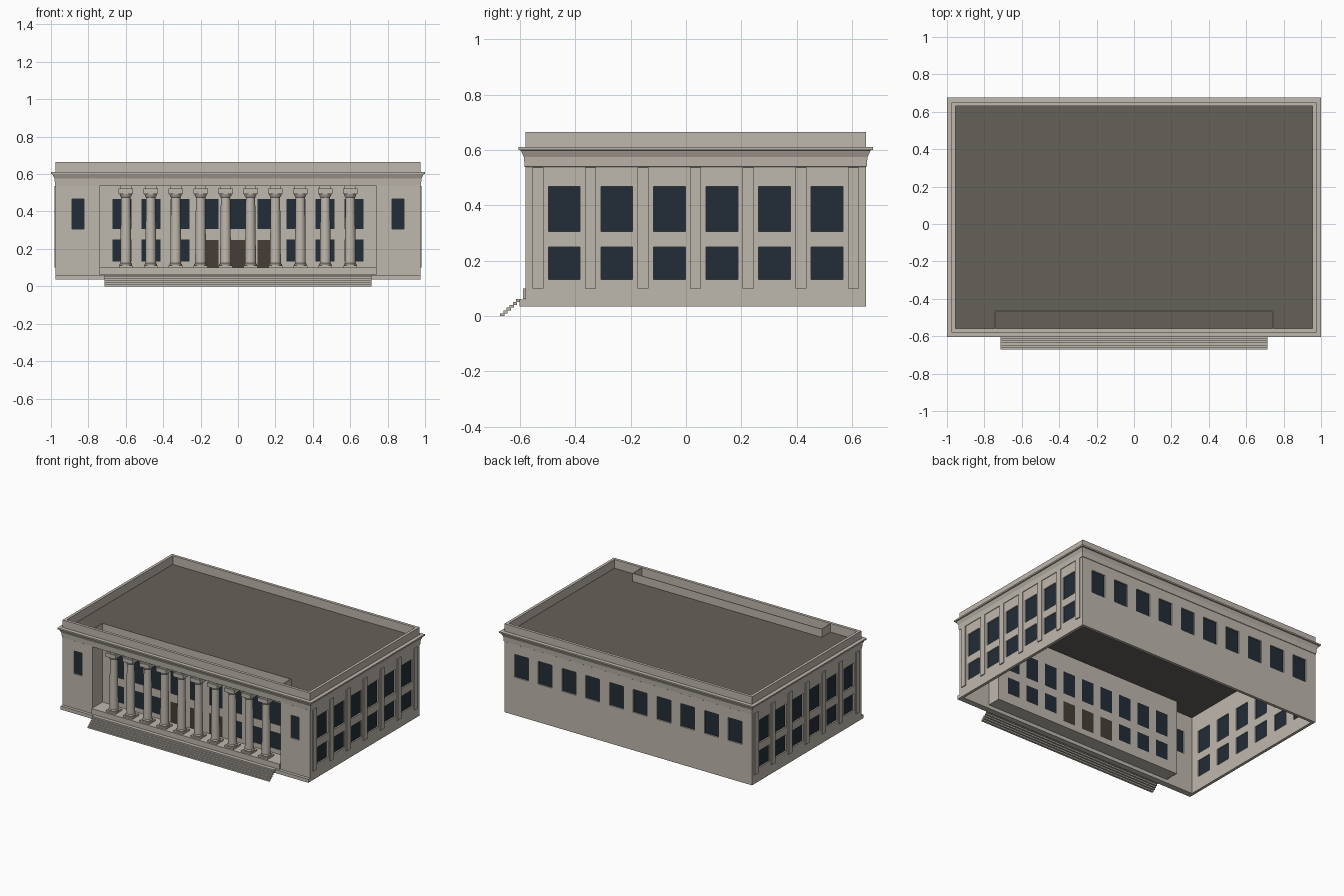
import bpy, bmesh, math
from mathutils import Matrix, Vector

cube = bpy.data.objects.get("Cube")
if cube:
    bpy.data.objects.remove(cube, do_unlink=True)


def material(name, rgb):
    m = bpy.data.materials.new(name)
    m.use_nodes = True
    m.diffuse_color = (*rgb, 1)
    m.node_tree.nodes["Principled BSDF"].inputs["Base Color"].default_value = (*rgb, 1)
    return m


STONE = material("pale stone", (0.52, 0.48, 0.42))
ROOF = material("dark roof", (0.13, 0.12, 0.102))
GLASS = material("dark glass", (0.016, 0.026, 0.038))
DOOR = material("brown door", (0.061, 0.048, 0.037))

# Main dimensions
HX, Y0, Y1 = 0.975, -0.58, 0.65
BOTTOM, TOP = 0.035, 0.665
MID, HY = (Y0 + Y1) / 2, (Y1 - Y0) / 2
PORCH_X, PORCH_Y = 0.74, -0.468
UPPER, LOWER = (0.305, 0.468), (0.132, 0.25)


def finish(name, bm, mat):
    bmesh.ops.recalc_face_normals(bm, faces=bm.faces)
    me = bpy.data.meshes.new(name)
    bm.to_mesh(me)
    bm.free()
    me.materials.append(mat)
    ob = bpy.data.objects.new(name, me)
    bpy.context.collection.objects.link(ob)
    return ob


def add_box(bm, lo, hi):
    lo, hi = Vector(lo), Vector(hi)
    mat = Matrix.Translation((lo + hi) / 2) @ Matrix.Diagonal((*(hi - lo), 1))
    bmesh.ops.create_cube(bm, size=1, matrix=mat)


def box(name, lo, hi, mat=STONE):
    bm = bmesh.new()
    add_box(bm, lo, hi)
    return finish(name, bm, mat)


def wall(name, half, z0, z1, holes, place, thick):
    """Flat wall facing local -y, with rectangular openings (u0, u1, z0, z1)."""
    us = sorted({-half, half} | {h[i] for h in holes for i in (0, 1)})
    zs = sorted({z0, z1} | {h[i] for h in holes for i in (2, 3)})
    bm = bmesh.new()
    for a, b in zip(us, us[1:]):
        for c, d in zip(zs, zs[1:]):
            u, z = (a + b) / 2, (c + d) / 2
            if not any(h[0] < u < h[1] and h[2] < z < h[3] for h in holes):
                bm.faces.new([bm.verts.new((p, 0, q))
                              for p, q in ((a, c), (b, c), (b, d), (a, d))])
    bmesh.ops.remove_doubles(bm, verts=bm.verts, dist=1e-5)
    ob = finish(name, bm, STONE)
    # Keep the outer face on local -y so the thickness goes inward
    if ob.data.polygons[0].normal.y > 0:
        ob.data.flip_normals()
    ob.matrix_world = place
    mod = ob.modifiers.new("thickness", "SOLIDIFY")
    mod.thickness, mod.offset = thick, -1


def panes(name, holes, place, depth, mat=GLASS):
    bm = bmesh.new()
    for u0, u1, z0, z1 in holes:
        add_box(bm, (u0, depth, z0), (u1, depth + 0.004, z1))
    finish(name, bm, mat).matrix_world = place


def openings(centres, width, *rows):
    return [(c - width / 2, c + width / 2, *row) for c in centres for row in rows]


def placed(x, y, degrees):
    return Matrix.Translation((x, y, 0)) @ Matrix.Rotation(math.radians(degrees), 4, "Z")


# Outer walls and windows
side_windows = openings([0.19 * (i - 2.5) for i in range(6)], 0.115, UPPER, LOWER)
back_windows = openings([0.187 * (i - 4.5) for i in range(10)], 0.11, UPPER)
front_windows = openings([-0.855, 0.855], 0.065, UPPER)
porch_opening = [(-PORCH_X, PORCH_X, 0.06, 0.535)]
for name, half, windows, extra, place in (
        ("front", HX - 0.002, front_windows, porch_opening, placed(0, Y0, 0)),
        ("left", HY, side_windows, [], placed(HX, MID, 90)),
        ("back", HX - 0.002, back_windows, [], placed(0, Y1, 180)),
        ("right", HY, side_windows, [], placed(-HX, MID, -90))):
    wall(name + "_wall", half, BOTTOM, TOP, windows + extra, place, 0.02)
    panes(name + "_windows", windows, place, 0.01)

# Porch back wall with windows and doors, rising above the roof
bays = [0.155 * i for i in range(-4, 5)]
porch_windows = openings(bays, 0.1, UPPER) + openings(bays[:3] + bays[6:], 0.1, LOWER)
porch_doors = openings(bays[3:6], 0.1, (0.1, 0.247))
porch_place = placed(0, PORCH_Y, 0)
wall("porch_back_wall", PORCH_X, 0.06, 0.66, porch_windows + porch_doors, porch_place, 0.006)
panes("porch_windows", porch_windows, porch_place, 0.002)
panes("porch_doors", porch_doors, porch_place, 0.002, DOOR)
for side, s in (("left", 1), ("right", -1)):
    xs = sorted((s * PORCH_X, s * (PORCH_X + 0.006)))
    box(side + "_porch_wall", (xs[0], Y0 + 0.002, 0.06), (xs[1], PORCH_Y + 0.006, 0.66))

# Porch floor, plinth and roof
box("porch_floor", (-PORCH_X, -0.59, 0.062), (PORCH_X, PORCH_Y, 0.1))
box("front_plinth", (-HX, -0.602, BOTTOM), (HX, Y0 + 0.02, 0.06))
box("roof", (-HX + 0.01, Y0 + 0.01, 0.595), (HX - 0.01, Y1 - 0.01, 0.603), ROOF)

# Entrance steps
bm = bmesh.new()
for i in range(6):
    y = -0.672 + 0.0115 * i
    add_box(bm, (-0.715, y, 0.0102 * i), (0.715, y + 0.016, 0.0102 * (i + 1)))
finish("entrance_steps", bm, STONE)

# Cornice running round the building: (outward offset, height)
profile = [(-0.005, 0.535), (0.003, 0.54), (0.006, 0.575), (0.013, 0.59),
           (0.017, 0.599), (0.025, 0.601), (0.025, 0.611), (-0.005, 0.612)]
bm = bmesh.new()
rings = [[bm.verts.new((sx * (HX + o), MID + sy * (HY + o), z))
          for sx, sy in ((-1, -1), (1, -1), (1, 1), (-1, 1))] for o, z in profile]
for a, b in zip(rings, rings[1:] + rings[:1]):
    for i in range(4):
        j = (i + 1) % 4
        bm.faces.new((a[i], a[j], b[j], b[i]))
finish("cornice", bm, STONE)

# Pilasters between the side windows
for side, s in (("left", 1), ("right", -1)):
    bm = bmesh.new()
    for k in range(-3, 4):
        y = MID + 0.19 * k
        xs = sorted((s * (HX - 0.01), s * (HX + 0.007)))
        add_box(bm, (xs[0], y - 0.02, 0.1), (xs[1], y + 0.02, 0.537))
    finish(side + "_pilasters", bm, STONE)

# Colonnade: turned shafts with square bases and capitals
COLUMN_Y, SIDES = -0.54, 20
shaft = [(0.034, 0.11), (0.034, 0.118), (0.029, 0.124), (0.028, 0.25),
         (0.025, 0.475), (0.03, 0.482), (0.034, 0.495)]
for n in range(10):
    x = 0.1333 * (n - 4.5)
    bm = bmesh.new()
    loops = [[bm.verts.new((x + r * math.cos(math.tau * k / SIDES),
                            COLUMN_Y + r * math.sin(math.tau * k / SIDES), z))
              for k in range(SIDES)] for r, z in shaft]
    for a, b in zip(loops, loops[1:]):
        for k in range(SIDES):
            j = (k + 1) % SIDES
            bm.faces.new((a[k], a[j], b[j], b[k]))
    for half, z0, z1 in ((0.037, 0.1, 0.111), (0.039, 0.494, 0.522), (0.03, 0.522, 0.54)):
        add_box(bm, (x - half, COLUMN_Y - half, z0), (x + half, COLUMN_Y + half, z1))
    column = finish(f"column_{n + 1}", bm, STONE)
    bpy.ops.object.select_all(action="DESELECT")
    column.select_set(True)
    bpy.context.view_layer.objects.active = column
    bpy.ops.object.shade_smooth_by_angle(angle=math.radians(35))

# Lintel carried by the columns
box("lintel", (-PORCH_X, COLUMN_Y - 0.03, 0.536), (PORCH_X, COLUMN_Y + 0.03, 0.596))
